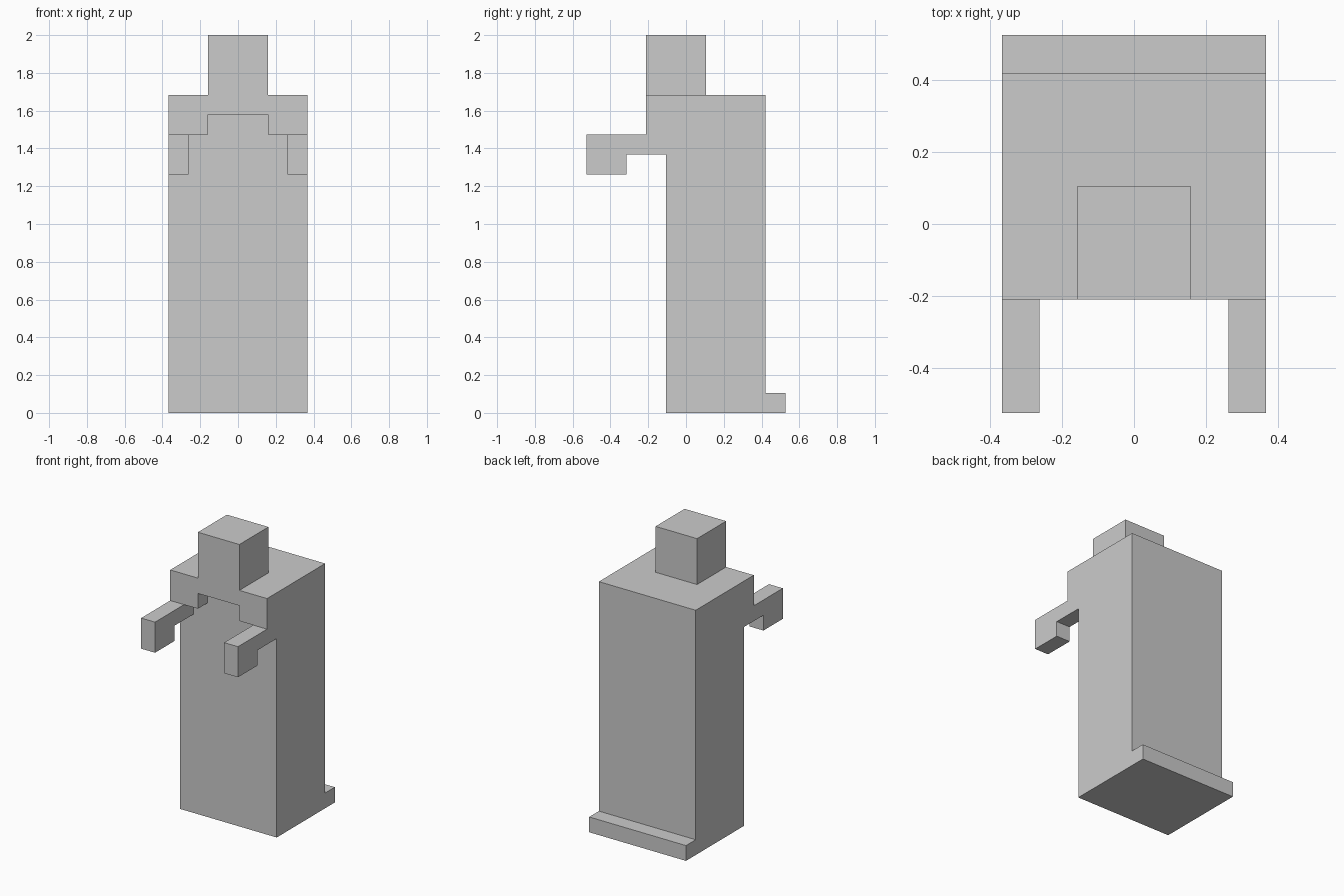
import bpy
import bmesh
from mathutils import Vector

if "Cube" in bpy.data.objects:
    bpy.data.objects.remove(bpy.data.objects["Cube"])

U = 2 / 19  # one block of the model's grid


def prism(name, profile, to_3d, start, end):
    """Extrude a flat profile (in blocks) from start to end along its normal axis."""
    bm = bmesh.new()
    face = bm.faces.new([bm.verts.new(Vector(to_3d(a, b, start)) * U) for a, b in profile])
    moved = bmesh.ops.extrude_face_region(bm, geom=[face])["geom"]
    shift = (Vector(to_3d(0, 0, end)) - Vector(to_3d(0, 0, start))) * U
    bmesh.ops.translate(bm, vec=shift, verts=[v for v in moved if isinstance(v, bmesh.types.BMVert)])
    bmesh.ops.recalc_face_normals(bm, faces=bm.faces)
    mesh = bpy.data.meshes.new(name)
    bm.to_mesh(mesh)
    bm.free()
    obj = bpy.data.objects.new(name, mesh)
    bpy.context.collection.objects.link(obj)
    return obj


def side(y, z, x):
    return (x, y, z)


def front(x, z, y):
    return (x, y, z)


# Tall body with the low ledge along the back
prism("body", [(-1, 0), (5, 0), (5, 1), (4, 1), (4, 16), (-1, 16)], side, -3.5, 3.5)

# Shoulder band, notched in the middle under the head
prism("shoulders", [(-3.5, 14), (-1.5, 14), (-1.5, 15), (1.5, 15), (1.5, 14),
                    (3.5, 14), (3.5, 16), (-3.5, 16)], front, -2, -1)

# Head, flush with the front of the shoulders
prism("head", [(-1.5, 16), (1.5, 16), (1.5, 19), (-1.5, 19)], front, -2, 1)

# Forward-reaching arms with drooping hands
arm_profile = [(-1, 13), (-1, 14), (-5, 14), (-5, 12), (-3, 12), (-3, 13)]
for label, s in (("left", -1), ("right", 1)):
    prism(label + "_arm", arm_profile, side, 2.5 * s, 3.5 * s)
